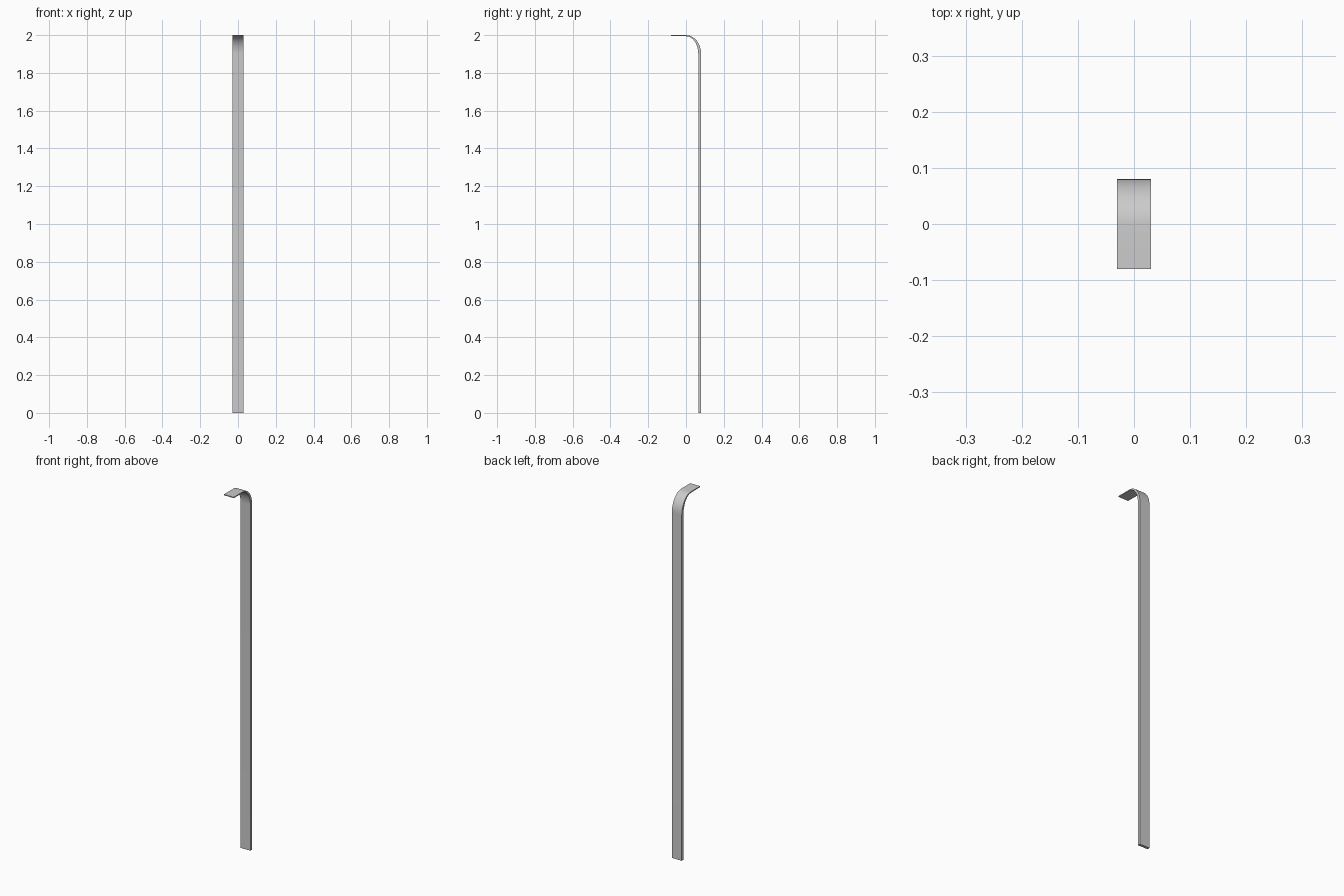
import bpy, bmesh, math

if "Cube" in bpy.data.objects:
    bpy.data.objects.remove(bpy.data.objects["Cube"])

HALF_W = 0.03      # half width of the strip
STEPS = 12         # segments in the bend


def bend(cy, cz, ry, rz):
    """Quarter ellipse from the vertical leg to the flat tip, in the YZ plane."""
    return [(cy + ry * math.cos(math.pi / 2 * i / STEPS),
             cz + rz * math.sin(math.pi / 2 * i / STEPS)) for i in range(STEPS + 1)]


# Paired outer and inner outlines, tapering from thick leg to thin tip
outer = [(0.08, 0.0)] + bend(0.0, 1.90, 0.08, 0.10) + [(-0.08, 2.0)]
inner = [(0.065, 0.0)] + bend(0.0, 1.90, 0.065, 0.094) + [(-0.08, 1.995)]

# Sweep a rectangular section along the hooked profile
bm = bmesh.new()
rings = [[bm.verts.new(p) for p in ((-HALF_W, *o), (HALF_W, *o), (HALF_W, *i), (-HALF_W, *i))]
         for o, i in zip(outer, inner)]
for a, b in zip(rings, rings[1:]):
    for k in range(4):
        n = (k + 1) % 4
        bm.faces.new((a[k], a[n], b[n], b[k]))
bm.faces.new(rings[0])
bm.faces.new(rings[-1])
bmesh.ops.recalc_face_normals(bm, faces=bm.faces)

mesh = bpy.data.meshes.new("hooked_strip")
bm.to_mesh(mesh)
bm.free()
strip = bpy.data.objects.new("hooked_strip", mesh)
bpy.context.collection.objects.link(strip)

# Smooth bend with crisp edges
bpy.context.view_layer.objects.active = strip
strip.select_set(True)
bpy.ops.object.shade_smooth_by_angle(angle=math.radians(30))
